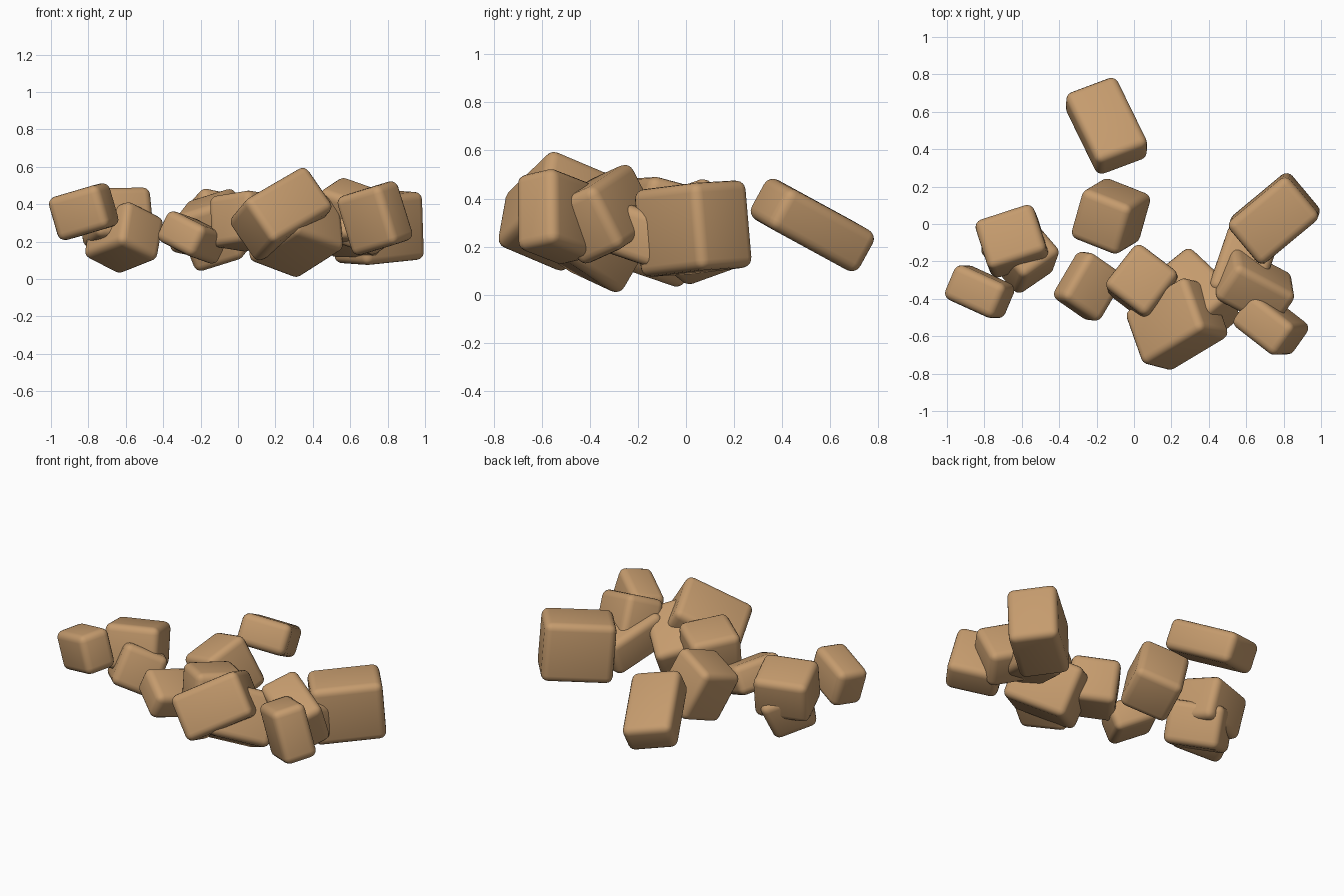
import bpy, bmesh
from mathutils import Vector, Matrix

# One tan stone colour for every block
stone = bpy.data.materials.new("tan_stone")
stone.diffuse_color = (0.56, 0.33, 0.155, 1.0)


def rounded_block(name, center, size, along, across, radius=0.042):
    """Rounded box: size is measured along `along`, `across` and their normal."""
    u = Vector(along).normalized()
    v = Vector(across)
    v = (v - u * v.dot(u)).normalized()
    w = u.cross(v)
    turn = Matrix((u, v, w)).transposed().to_4x4()

    bm = bmesh.new()
    bmesh.ops.create_cube(bm, size=1.0)
    bmesh.ops.scale(bm, vec=Vector(size), verts=bm.verts)
    bmesh.ops.bevel(bm, geom=bm.edges[:], offset=radius, offset_type='OFFSET',
                    segments=4, profile=0.5, affect='EDGES', clamp_overlap=True)
    bmesh.ops.transform(bm, matrix=turn, verts=bm.verts)
    bmesh.ops.recalc_face_normals(bm, faces=bm.faces)
    for face in bm.faces:
        face.smooth = True
    mesh = bpy.data.meshes.new(name)
    bm.to_mesh(mesh)
    bm.free()
    mesh.materials.append(stone)
    obj = bpy.data.objects.new(name, mesh)
    obj.location = center
    bpy.context.collection.objects.link(obj)
    return obj


# Back and middle stones
rounded_block("back_slab", (-0.147, 0.525, 0.29), (0.46, 0.30, 0.19),
              (0.395, -0.807, 0.44), (0.918, 0.344, -0.196))
rounded_block("middle_stone", (-0.123, 0.042, 0.262), (0.295, 0.29, 0.335),
              (-0.893, 0.352, -0.279), (-0.256, -0.909, -0.328))

# Left cluster
rounded_block("left_upper_stone", (-0.65, -0.092, 0.33), (0.33, 0.285, 0.27),
              (0.95, 0.31, 0.02), (-0.32, 0.92, -0.25))
rounded_block("left_lower_stone", (-0.61, -0.145, 0.222), (0.27, 0.26, 0.34),
              (0.76, 0.52, -0.39), (-0.14, -0.42, -0.88))
rounded_block("left_end_stone", (-0.825, -0.362, 0.36), (0.31, 0.20, 0.24),
              (0.88, -0.40, 0.26), (0.38, 0.90, 0.10))

# Front cluster
rounded_block("front_small_stone", (-0.243, -0.333, 0.222), (0.265, 0.30, 0.18),
              (0.757, -0.526, -0.388), (0.50, 0.85, -0.18))
rounded_block("front_upper_stone", (0.045, -0.315, 0.31), (0.29, 0.30, 0.28),
              (0.79, -0.60, 0.13), (0.60, 0.78, -0.10))
rounded_block("front_large_stone", (0.23, -0.535, 0.347), (0.43, 0.285, 0.33),
              (0.767, 0.46, 0.445), (0.557, -0.148, -0.817))
rounded_block("front_base_stone", (0.302, -0.415, 0.26), (0.40, 0.36, 0.32),
              (0.66, -0.62, 0.42), (-0.68, -0.66, 0.32))

# Right cluster
rounded_block("right_inner_stone", (0.58, -0.235, 0.27), (0.39, 0.28, 0.22),
              (0.30, 0.88, -0.30), (0.93, -0.32, 0.0))
rounded_block("right_large_stone", (0.75, 0.03, 0.275), (0.42, 0.295, 0.365),
              (0.77, 0.64, 0.08), (0.69, -0.73, -0.04))
rounded_block("right_upper_stone", (0.64, -0.335, 0.335), (0.38, 0.24, 0.29),
              (0.85, -0.45, -0.30), (0.53, 0.77, 0.35))
rounded_block("right_front_stone", (0.732, -0.54, 0.325), (0.31, 0.205, 0.33),
              (0.76, -0.59, 0.23), (0.55, 0.79, 0.18))
